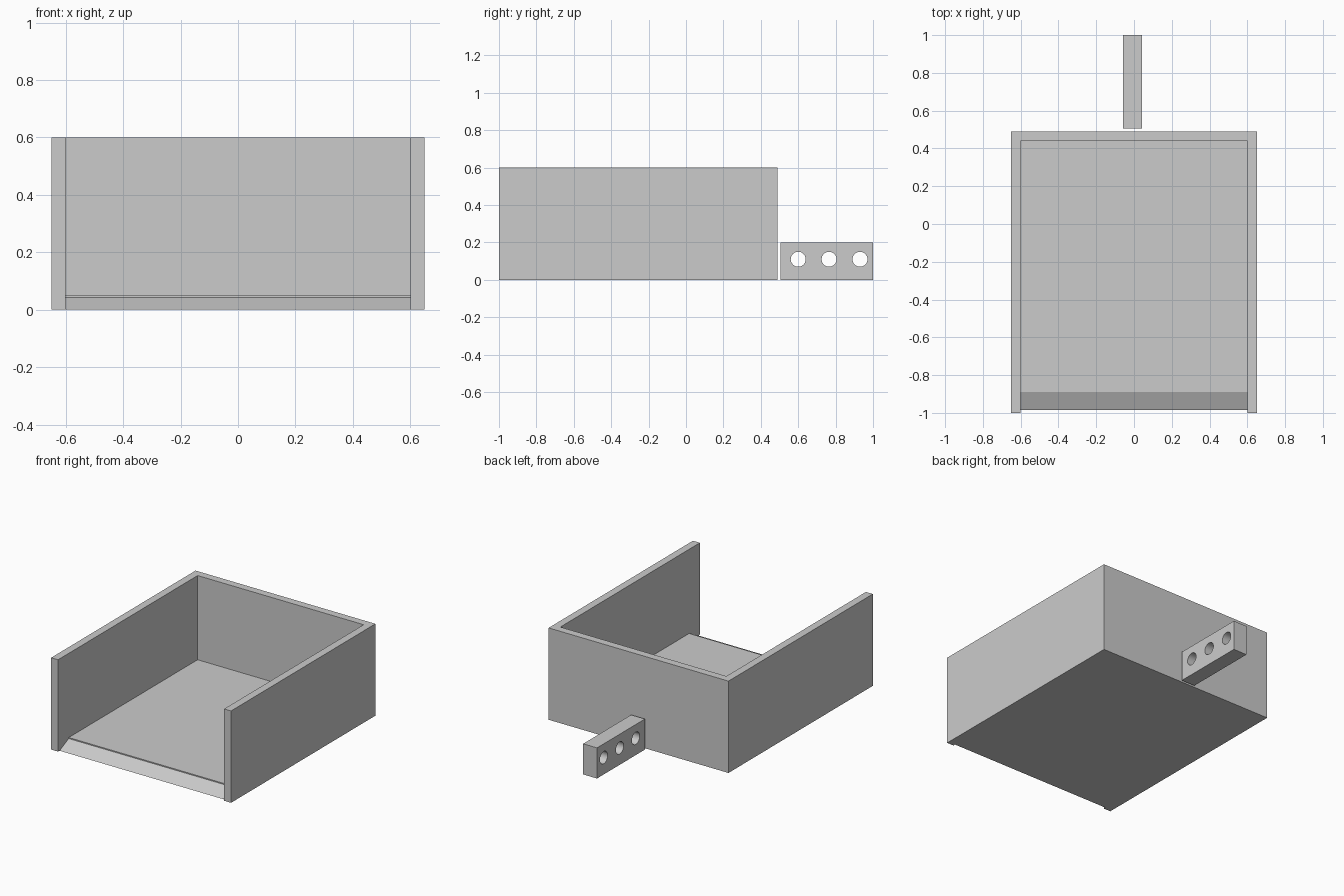
import bpy
import bmesh
from math import pi
from mathutils import Matrix

if "Cube" in bpy.data.objects:
    bpy.data.objects.remove(bpy.data.objects["Cube"], do_unlink=True)

grey = bpy.data.materials.new("plain grey")
grey.use_nodes = True
grey.diffuse_color = (0.6, 0.6, 0.6, 1)
grey.node_tree.nodes["Principled BSDF"].inputs["Base Color"].default_value = (0.6, 0.6, 0.6, 1)


def extrude(name, points, axis, start, end):
    """Extrude a profile along x (points are y, z) or z (points are x, y)."""
    place = (lambda p, d: (d, *p)) if axis == "x" else (lambda p, d: (*p, d))
    bm = bmesh.new()
    face = bm.faces.new([bm.verts.new(place(p, start)) for p in points])
    grown = bmesh.ops.extrude_face_region(bm, geom=[face])["geom"]
    for v in grown:
        if isinstance(v, bmesh.types.BMVert):
            v.co = place(v.co.yz if axis == "x" else v.co.xy, end)
    bmesh.ops.recalc_face_normals(bm, faces=bm.faces)
    mesh = bpy.data.meshes.new(name)
    bm.to_mesh(mesh)
    bm.free()
    obj = bpy.data.objects.new(name, mesh)
    bpy.context.collection.objects.link(obj)
    mesh.materials.append(grey)
    return obj


OUT, IN = 0.65, 0.6
FRONT, BACK, BACK_IN = -1.0, 0.49, 0.44

# U-shaped surround: two side walls and the back wall
extrude("tray_walls", [(-OUT, FRONT), (-IN, FRONT), (-IN, BACK_IN), (IN, BACK_IN),
                       (IN, FRONT), (OUT, FRONT), (OUT, BACK), (-OUT, BACK)], "z", 0, 0.6)

# Floor with a sloped front lip and a tiny step behind it
extrude("tray_floor", [(-0.985, 0), (-0.89, 0.043), (-0.89, 0.05),
                       (BACK_IN, 0.05), (BACK_IN, 0)], "x", -IN, IN)

# Separate bar behind the tray, drilled with three holes
bar = extrude("drilled_bar", [(0.505, 0), (1, 0), (1, 0.2), (0.505, 0.2)], "x", -0.057, 0.043)

bm = bmesh.new()
for y in (0.6, 0.765, 0.93):
    bmesh.ops.create_cone(bm, cap_ends=True, segments=32, radius1=0.04, radius2=0.04, depth=0.4,
                          matrix=Matrix.Translation((0, y, 0.11)) @ Matrix.Rotation(pi / 2, 4, "Y"))
mesh = bpy.data.meshes.new("hole_cutter")
bm.to_mesh(mesh)
bm.free()
mesh.materials.append(grey)
cutter = bpy.data.objects.new("hole_cutter", mesh)
bpy.context.collection.objects.link(cutter)
cutter.hide_render = True
cutter.hide_set(True)

holes = bar.modifiers.new("holes", "BOOLEAN")
holes.operation = "DIFFERENCE"
holes.solver = "EXACT"
holes.object = cutter

# Smooth hole walls, crisp edges
bpy.ops.object.select_all(action="DESELECT")
bar.select_set(True)
bpy.context.view_layer.objects.active = bar
bpy.ops.object.modifier_apply(modifier="holes")
bpy.data.objects.remove(cutter, do_unlink=True)
bpy.ops.object.shade_smooth_by_angle(angle=pi / 6)
